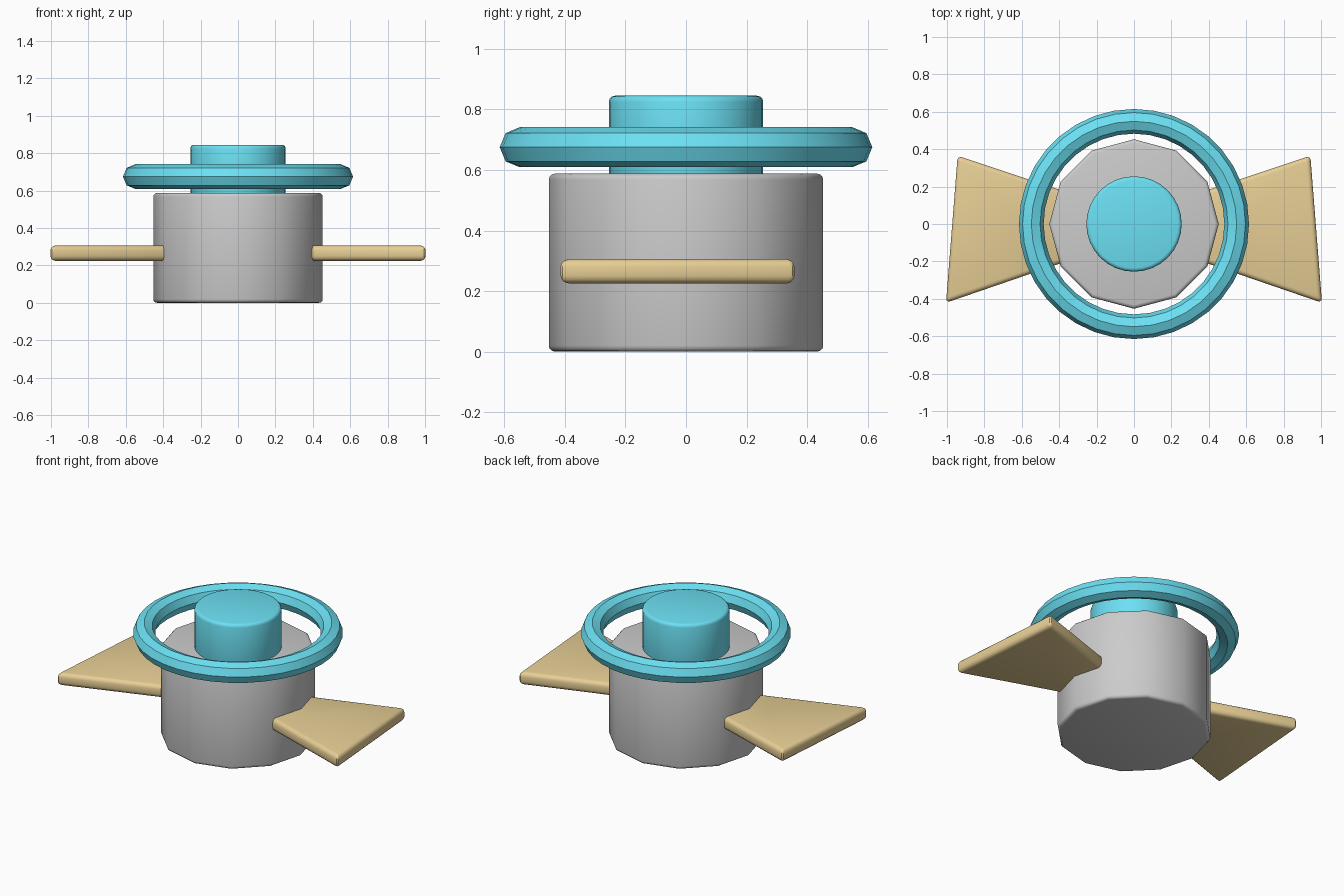
import bpy, bmesh, math

if "Cube" in bpy.data.objects:
    bpy.data.objects.remove(bpy.data.objects["Cube"])


def material(name, rgb):
    m = bpy.data.materials.new(name)
    m.diffuse_color = (*rgb, 1)
    m.use_nodes = True
    m.node_tree.nodes["Principled BSDF"].inputs["Base Color"].default_value = m.diffuse_color
    return m


cyan = material("cyan", (0.15, 0.75, 0.9))
gold = material("gold", (0.8, 0.62, 0.3))


def finish(ob, name, mat=None, bevel=0, segments=3, angle=40):
    ob.name = name
    if mat:
        ob.data.materials.append(mat)
    if bevel:
        b = ob.modifiers.new("bevel", 'BEVEL')
        b.width, b.segments = bevel, segments
        b.limit_method, b.angle_limit = 'ANGLE', math.radians(angle)
    bpy.ops.object.select_all(action='DESELECT')
    ob.select_set(True)
    bpy.context.view_layer.objects.active = ob
    if bevel:
        bpy.ops.object.modifier_apply(modifier="bevel")
    bpy.ops.object.shade_smooth_by_angle(angle=math.radians(35))


def cylinder(name, sides, radius, z0, z1, bevel, mat=None):
    bpy.ops.mesh.primitive_cylinder_add(vertices=sides, radius=radius, depth=z1 - z0,
                                        location=(0, 0, (z0 + z1) / 2))
    finish(bpy.context.object, name, mat, bevel)


def wing(name, side):
    outline = [(0.37, -0.203), (1.005, -0.421), (0.943, 0.365), (0.37, 0.174)]
    bm = bmesh.new()
    face = bm.faces.new([bm.verts.new((side * x, y, 0.225)) for x, y in outline])
    ext = bmesh.ops.extrude_face_region(bm, geom=[face])
    top = [v for v in ext["geom"] if isinstance(v, bmesh.types.BMVert)]
    bmesh.ops.translate(bm, verts=top, vec=(0, 0, 0.081))
    bmesh.ops.recalc_face_normals(bm, faces=bm.faces)
    me = bpy.data.meshes.new(name)
    bm.to_mesh(me)
    bm.free()
    ob = bpy.data.objects.new(name, me)
    bpy.context.collection.objects.link(ob)
    finish(ob, name, gold, 0.025)


# Twelve-sided body and round cap
cylinder("body", 12, 0.453, 0, 0.588, 0.02)
cylinder("cap", 32, 0.255, 0.56, 0.845, 0.02, cyan)

# Faceted ring floating around the cap
bpy.ops.mesh.primitive_torus_add(major_radius=0.549, minor_radius=0.066, major_segments=36,
                                 minor_segments=8, location=(0, 0, 0.675))
finish(bpy.context.object, "ring", cyan)

# Mirrored side wings
wing("right_wing", 1)
wing("left_wing", -1)
